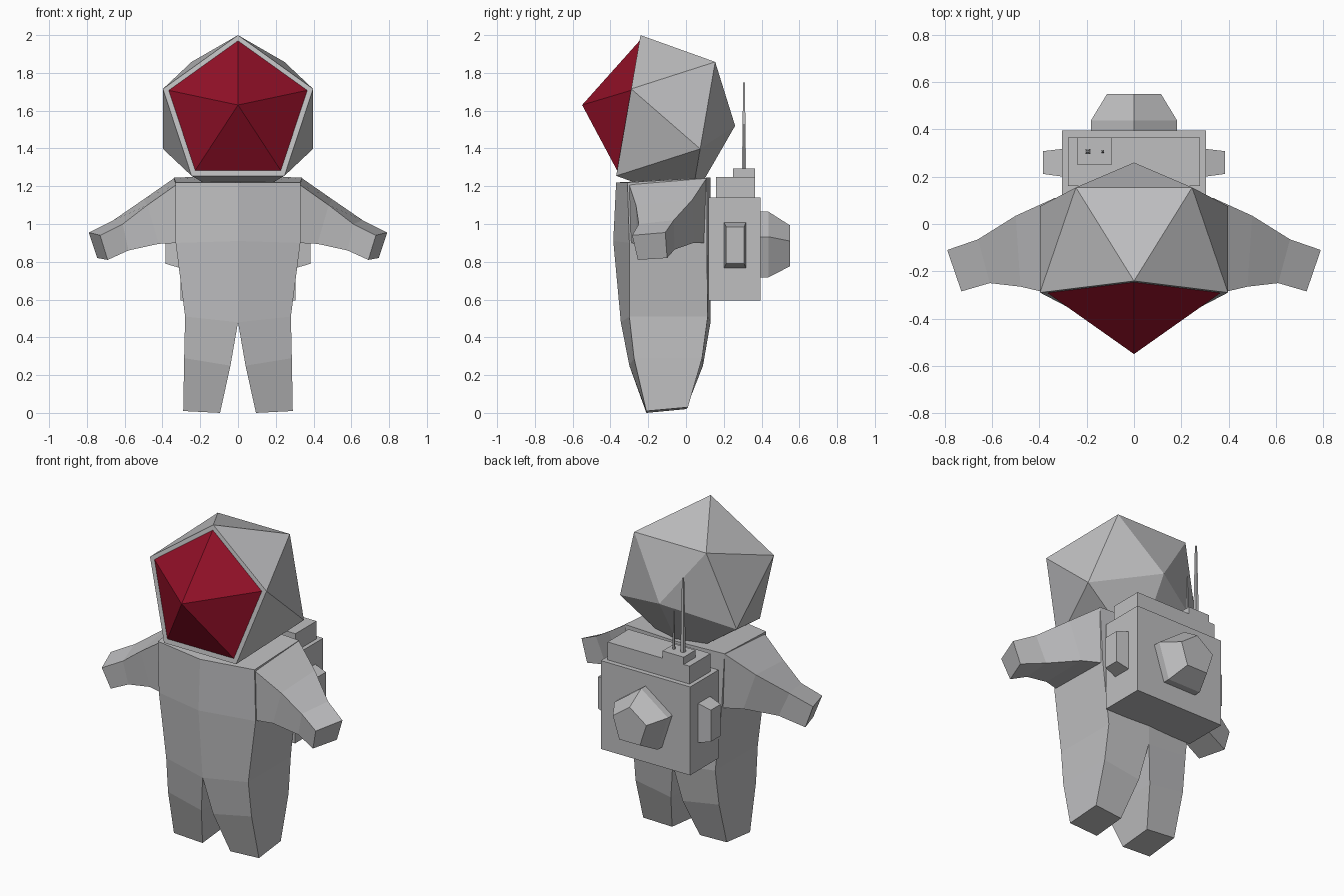
import bpy, bmesh
from math import sin, cos, radians
from mathutils import Vector

if "Cube" in bpy.data.objects:
    bpy.data.objects.remove(bpy.data.objects["Cube"])


def material(name, rgb):
    m = bpy.data.materials.new(name)
    m.diffuse_color = (*rgb, 1)
    m.use_nodes = True
    m.node_tree.nodes["Principled BSDF"].inputs["Base Color"].default_value = m.diffuse_color
    return m


GREY = material("suit grey", (0.52, 0.52, 0.53))
RED = material("visor red", (0.28, 0.005, 0.02))


def finish(bm, name, mat, mirror=False):
    me = bpy.data.meshes.new(name)
    bm.to_mesh(me)
    bm.free()
    me.materials.append(mat)
    ob = bpy.data.objects.new(name, me)
    bpy.context.collection.objects.link(ob)
    if mirror:
        ob.modifiers.new("Mirror", 'MIRROR')
    return ob


def hull(name, points, mat=GREY, mirror=False):
    """Convex solid around a set of points."""
    bm = bmesh.new()
    for p in points:
        bm.verts.new(p)
    bmesh.ops.convex_hull(bm, input=bm.verts)
    bmesh.ops.dissolve_limit(bm, angle_limit=radians(0.5), verts=bm.verts, edges=bm.edges)
    bmesh.ops.recalc_face_normals(bm, faces=bm.faces)
    return finish(bm, name, mat, mirror)


def loft(name, rings, mat=GREY):
    """Mirrored half: joins rings, caps the ends, drops faces on the centre plane."""
    bm = bmesh.new()
    vs = [[bm.verts.new(p) for p in r] for r in rings]
    n = len(rings[0])
    for a, b in zip(vs, vs[1:]):
        for i in range(n):
            j = (i + 1) % n
            bm.faces.new((a[i], a[j], b[j], b[i]))
    bm.faces.new(vs[0])
    bm.faces.new(vs[-1])
    bmesh.ops.recalc_face_normals(bm, faces=bm.faces)
    inner = [f for f in bm.faces if all(abs(v.co.x) < 1e-4 for v in f.verts)]
    bmesh.ops.delete(bm, geom=inner, context='FACES_ONLY')
    return finish(bm, name, mat, True)


def box(name, x0, x1, y0, y1, z0, z1):
    return hull(name, [(x, y, z) for x in (x0, x1) for y in (y0, y1) for z in (z0, z1)])


def pentagon(centre, r, up=Vector((0, 0, 1)), turn=0):
    c = Vector(centre)
    return [c + r * (Vector((sin(a), 0, 0)) + cos(a) * up)
            for a in (radians(72 * k + turn) for k in range(5))]


# Suit: torso flowing into two legs (front inner, front outer, back outer, back inner)
loft("suit_body", [
    [(0, -.37, 1.22), (.33, -.31, 1.22), (.34, .11, 1.245), (0, .13, 1.245)],
    [(0, -.385, .91), (.33, -.30, .90), (.32, .11, .90), (0, .13, .91)],
    [(0, -.345, .48), (.28, -.30, .51), (.28, .115, .51), (0, .13, .48)],
    [(.04, -.30, .25), (.285, -.275, .29), (.285, .085, .29), (.04, .09, .25)],
    [(.095, -.21, 0), (.29, -.21, .01), (.285, .01, .03), (.095, 0, .02)],
])

# Arms (front top, back top, back bottom, front bottom)
loft("arm", [
    [(.31, -.305, 1.22), (.335, .11, 1.245), (.31, .10, .90), (.31, -.295, .90)],
    [(.48, -.265, 1.10), (.50, .035, 1.13), (.42, .04, .90), (.42, -.26, .895)],
    [(.61, -.25, 1.00), (.66, -.065, 1.02), (.59, -.06, .865), (.58, -.24, .86)],
    [(.73, -.285, .94), (.79, -.11, .955), (.745, -.10, .82), (.69, -.255, .81)],
])

# Helmet: tilted twenty-sided shape with the front cap cut flat
up = Vector((0, .17, .985))
front = (0, -.312, 1.588)
hull("helmet", pentagon(front, .418, up)
     + pentagon((0, .097, 1.525), .418, up, 36) + [(0, .26, 1.52)])

# Visor: red five-sided pyramid set in the helmet rim
hull("visor", pentagon((0, -.31, 1.59), .388, up) + [(0, -.55, 1.63)], RED)

# Backpack
box("backpack", -.305, .305, .12, .395, .595, 1.14)
box("backpack_lid", -.28, .28, .16, .365, 1.13, 1.25)
box("antenna_block", -.24, -.095, .25, .365, 1.24, 1.295)

# Side pods on the backpack
hull("side_pod",
     [(.30, y, z) for y in (.20, .318) for z in (.765, 1.01)]
     + [(.385, y, z) for y in (.212, .308) for z in (.79, .985)], mirror=True)

# Five-sided thruster on the back
hull("thruster", pentagon((0, .385, .873), .192) + pentagon((0, .437, .873), .192)
     + pentagon((0, .55, .873), .12))

# Tapered antennas
for name, x, w, top in (("long_antenna", -.195, .011, 1.75), ("short_antenna", -.132, .006, 1.53)):
    hull(name, [(x + sx * r, .307 + sy * r, z) for r, z in ((w, 1.285), (w * .4, top))
                for sx in (-1, 1) for sy in (-1, 1)])
